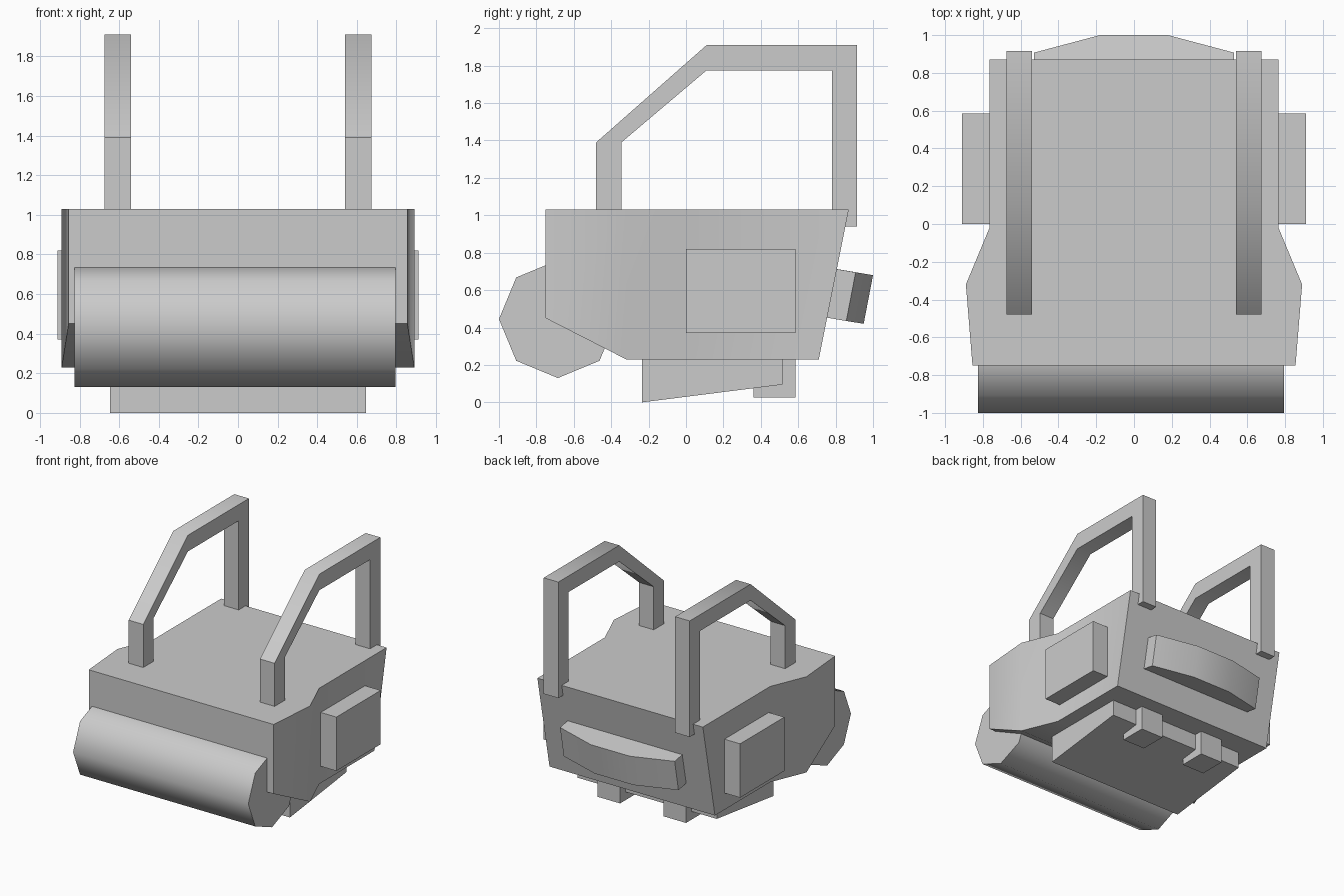
import bpy, bmesh, math

if "Cube" in bpy.data.objects:
    bpy.data.objects.remove(bpy.data.objects["Cube"], do_unlink=True)

GREY = (0.6, 0.6, 0.6, 1.0)
mat = bpy.data.materials.new("plain grey")
mat.use_nodes = True
mat.diffuse_color = GREY
mat.node_tree.nodes["Principled BSDF"].inputs["Base Color"].default_value = GREY


def finish(name, bm):
    """Turn a bmesh into a shaded object."""
    bmesh.ops.recalc_face_normals(bm, faces=bm.faces)
    mesh = bpy.data.meshes.new(name)
    bm.to_mesh(mesh)
    bm.free()
    mesh.materials.append(mat)
    obj = bpy.data.objects.new(name, mesh)
    bpy.context.collection.objects.link(obj)
    bpy.ops.object.select_all(action='DESELECT')
    obj.select_set(True)
    bpy.context.view_layer.objects.active = obj
    bpy.ops.object.shade_smooth_by_angle(angle=math.radians(46))
    return obj


def loft(name, rings):
    """Join matching closed rings and cap both ends."""
    bm = bmesh.new()
    loops = [[bm.verts.new(p) for p in ring] for ring in rings]
    n = len(loops[0])
    for a, b in zip(loops, loops[1:]):
        for i in range(n):
            j = (i + 1) % n
            bm.faces.new((a[i], a[j], b[j], b[i]))
    bm.faces.new(loops[0])
    bm.faces.new(loops[-1])
    return finish(name, bm)


def side_profile(name, profile, x0, x1):
    """Extrude a (y, z) profile across x."""
    return loft(name, [[(x, y, z) for y, z in profile] for x in (x0, x1)])


def box(name, x, y, z):
    return side_profile(name, [(y[0], z[0]), (y[1], z[0]), (y[1], z[1]), (y[0], z[1])], *x)


# Body: cross-sections from front to back as half width, (y, z) bottom, (y, z) top
TOP = 1.03
sections = [
    (0.855, (-0.75, 0.45), (-0.75, TOP)),
    (0.89, (-0.32, 0.23), (-0.32, TOP)),
    (0.765, (-0.02, 0.23), (-0.02, TOP)),
    (0.765, (0.71, 0.23), (0.87, TOP)),
]
loft("body", [[(-w, *lo), (w, *lo), (w, *hi), (-w, *hi)] for w, lo, hi in sections])

# Front roller
RADIUS = 0.315
octagon = [(-0.685 + RADIUS * math.cos(i * math.pi / 4),
            0.445 + RADIUS * math.sin(i * math.pi / 4)) for i in range(8)]
side_profile("front_roller", octagon, -0.825, 0.795)

# Curved rear bumper, leaning with the back of the body
outline = [(-0.53, 0.75, 0.722), (-0.53, 0.907, 0.695), (-0.18, 1.0, 0.68),
           (0.18, 1.0, 0.68), (0.53, 0.907, 0.695), (0.53, 0.75, 0.722)]
loft("rear_bumper", [outline, [(x, y - 0.05, z - 0.26) for x, y, z in outline]])

# Sloping plate underneath
side_profile("under_plate", [(-0.235, 0.0), (0.515, 0.095), (0.515, 0.3), (-0.235, 0.3)],
             -0.645, 0.645)

# Paired parts: handles, side boxes and feet
handle = [(-0.48, 1.0), (-0.48, 1.39), (0.11, 1.91), (0.915, 1.91), (0.915, 0.94),
          (0.78, 0.94), (0.78, 1.775), (0.11, 1.775), (-0.345, 1.39), (-0.345, 1.0)]
for side, s in (("left", 1), ("right", -1)):
    side_profile(side + "_handle", handle, s * 0.54, s * 0.675)
    box(side + "_side_box", (s * 0.7, s * 0.91), (0.0, 0.585), (0.37, 0.82))
    box(side + "_foot", (s * 0.2, s * 0.41), (0.36, 0.585), (0.025, 0.3))
